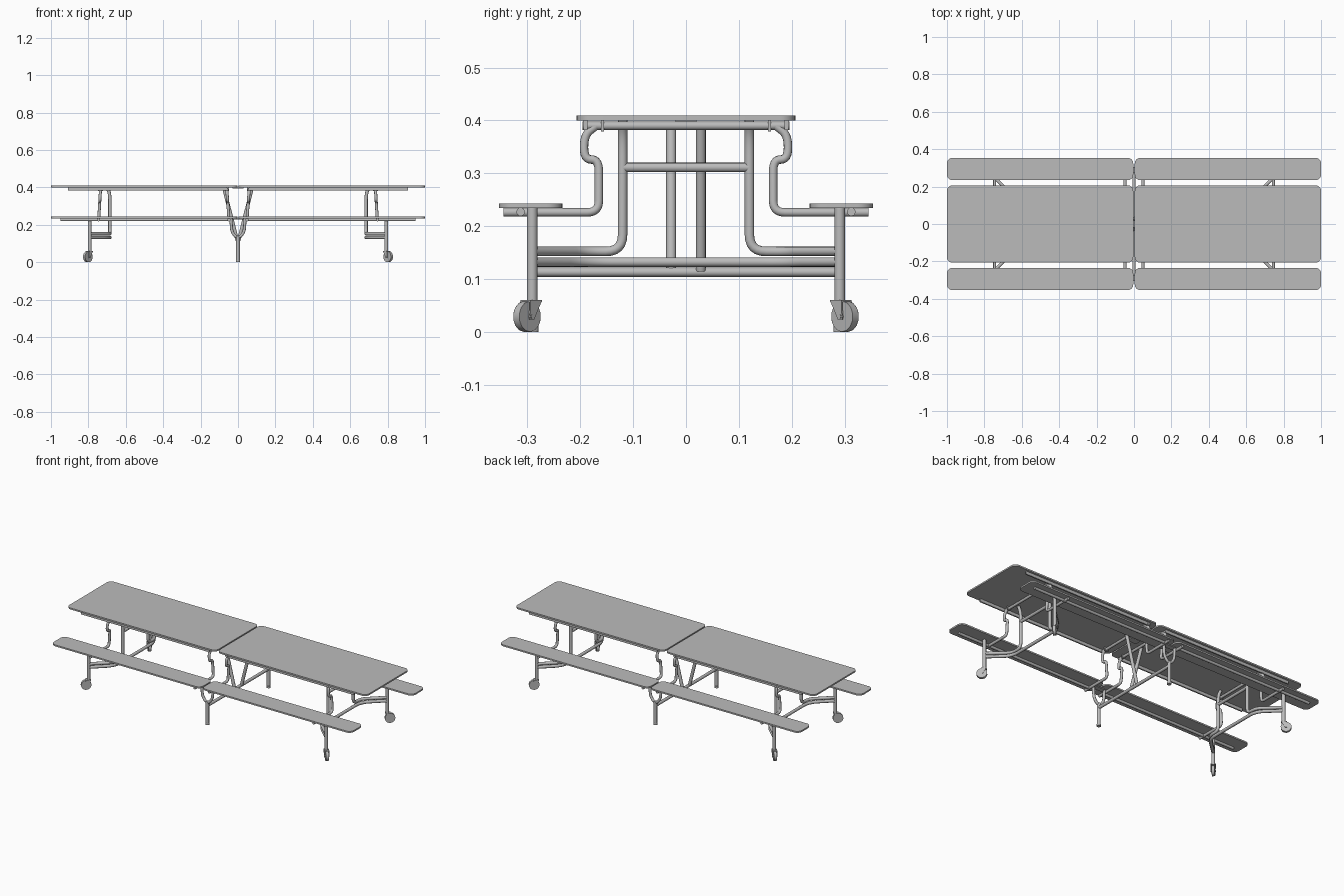
import bpy, bmesh, math
from mathutils import Vector, Matrix

cube = bpy.data.objects.get("Cube")
if cube:
    bpy.data.objects.remove(cube, do_unlink=True)


def material(name, value):
    m = bpy.data.materials.new(name)
    m.use_nodes = True
    colour = (value, value, value, 1)
    m.diffuse_color = colour
    m.node_tree.nodes["Principled BSDF"].inputs["Base Color"].default_value = colour
    return m


GREY = material("plain grey", 0.5)
SIDES = [(sx, sy) for sx in (-1, 1) for sy in (-1, 1)]


def finish(name, bm, smooth=False):
    bmesh.ops.recalc_face_normals(bm, faces=bm.faces)
    mesh = bpy.data.meshes.new(name)
    bm.to_mesh(mesh)
    bm.free()
    mesh.materials.append(GREY)
    ob = bpy.data.objects.new(name, mesh)
    bpy.context.collection.objects.link(ob)
    if smooth:
        bpy.ops.object.select_all(action='DESELECT')
        ob.select_set(True)
        bpy.context.view_layer.objects.active = ob
        bpy.ops.object.shade_smooth_by_angle(angle=math.radians(40))
    return ob


def box(name, centre, size, turn=0):
    bm = bmesh.new()
    bmesh.ops.create_cube(bm, size=1, matrix=Matrix.Translation(centre)
                          @ Matrix.Rotation(turn, 4, 'Z') @ Matrix.Diagonal((*size, 1)))
    return finish(name, bm)


def board(name, x0, x1, y0, y1, z0, z1, r):
    """Flat panel with rounded corners."""
    bm = bmesh.new()
    ring = []
    corners = [(x1 - r, y1 - r), (x0 + r, y1 - r), (x0 + r, y0 + r), (x1 - r, y0 + r)]
    for i, (cx, cy) in enumerate(corners):
        for k in range(7):
            a = math.pi / 2 * (i + k / 6)
            ring.append(bm.verts.new((cx + r * math.cos(a), cy + r * math.sin(a), z0)))
    face = bm.faces.new(ring)
    top = bmesh.ops.extrude_face_region(bm, geom=[face])["geom"]
    bmesh.ops.translate(bm, vec=(0, 0, z1 - z0),
                        verts=[v for v in top if isinstance(v, bmesh.types.BMVert)])
    return finish(name, bm, True)


def rounded(points, radius):
    """Replace the corners of a path by short curves."""
    pts = [Vector(p) for p in points]
    out = [pts[0]]
    for a, b, c in zip(pts, pts[1:], pts[2:]):
        p = b + (a - b).normalized() * min(radius, (a - b).length * 0.49)
        q = b + (c - b).normalized() * min(radius, (c - b).length * 0.49)
        for k in range(7):
            t = k / 6
            out.append(p * (1 - t) ** 2 + b * 2 * t * (1 - t) + q * t * t)
    return out + [pts[-1]]


def tube(name, points, r=0.009, bend=0.025):
    """Bent pipe with capped ends, swept along the path."""
    path = rounded(points, bend)
    bm = bmesh.new()
    rings = []
    normal = None
    for i, p in enumerate(path):
        d = (path[min(i + 1, len(path) - 1)] - path[max(i - 1, 0)]).normalized()
        if normal is None:
            normal = d.orthogonal()
        normal = (normal - d * normal.dot(d)).normalized()
        side = d.cross(normal)
        angles = [math.tau * k / 14 for k in range(14)]
        rings.append([bm.verts.new(p + r * (normal * math.cos(a) + side * math.sin(a)))
                      for a in angles])
    for low, high in zip(rings, rings[1:]):
        for k in range(14):
            j = (k + 1) % 14
            bm.faces.new((low[k], low[j], high[j], high[k]))
    bm.faces.new(rings[0])
    bm.faces.new(rings[-1])
    return finish(name, bm, True)


def gooseneck(name, sy, x_low, x_high):
    """Seat arm: under the bench, up, out and back in under the table."""
    profile = [(0.345, 0.226), (0.165, 0.226), (0.165, 0.326), (0.193, 0.326),
               (0.193, 0.372), (0.17, 0.39)]
    pts = [(x_low + (x_high - x_low) * (z - 0.226) / 0.164, sy * y, z) for y, z in profile]
    tube(name, pts, 0.008, 0.022)


# Table tops, benches and their rails
for sx in (-1, 1):
    a, b = sorted((sx * 0.004, sx))
    board("table_top", a, b, -0.207, 0.207, 0.4, 0.409, 0.03)
    for sy in (-1, 1):
        c, d = sorted((sy * 0.234, sy * 0.354))
        board("bench", a, b, c, d, 0.234, 0.243, 0.03)
        box("table_rail", (sx * 0.485, sy * 0.19, 0.391), (0.85, 0.008, 0.018))
        tube("bench_rail", [(sx * 0.05, sy * 0.313, 0.227), (sx * 0.95, sy * 0.313, 0.227)], 0.008)

# Wheeled end frames
for sx, sy in SIDES:
    leg = Vector((sx * 0.793, sy * 0.291, 0))
    tube("end_leg", [leg + Vector((0, 0, 0.055)), leg + Vector((0, 0, 0.235))], 0.01)
    tube("end_upright", [leg + Vector((0, 0, 0.152)), (sx * 0.685, sy * 0.19, 0.152),
                         (sx * 0.685, sy * 0.12, 0.152), (sx * 0.685, sy * 0.12, 0.365),
                         (sx * 0.70, sy * 0.12, 0.4)], 0.009, 0.032)
    gooseneck("end_seat_arm", sy, sx * 0.745, sx * 0.735)
    box("rail_clip", (sx * 0.735, sy * 0.158, 0.39), (0.025, 0.005, 0.021))

    # Caster turned outward along the diagonal
    turn = math.atan2(sy, sx)
    out = Vector((math.cos(turn), math.sin(turn), 0))
    across = Vector((-out.y, out.x, 0))
    hub = leg + out * 0.014 + Vector((0, 0, 0.029))
    tube("wheel", [hub - across * 0.008, hub + across * 0.008], 0.029)
    tube("axle", [hub - across * 0.015, hub + across * 0.015], 0.004)
    for s in (-1, 1):
        bm = bmesh.new()
        plate = [(-0.026, 0.03), (0.004, 0.03), (0.006, -0.006), (-0.005, -0.006)]
        face = bm.faces.new([bm.verts.new(hub + out * u + Vector((0, 0, w)) + across * s * 0.011)
                             for u, w in plate])
        geom = bmesh.ops.extrude_face_region(bm, geom=[face])["geom"]
        bmesh.ops.translate(bm, vec=across * s * 0.003,
                            verts=[v for v in geom if isinstance(v, bmesh.types.BMVert)])
        finish("caster_fork", bm)
    box("caster_plate", leg + out * 0.003 + Vector((0, 0, 0.058)), (0.03, 0.028, 0.004), turn)

for sx in (-1, 1):
    tube("end_low_bar", [(sx * 0.793, -0.291, 0.132), (sx * 0.685, -0.19, 0.132),
                         (sx * 0.685, 0.19, 0.132), (sx * 0.793, 0.291, 0.132)], 0.009, 0.05)
    tube("end_cross_bar", [(sx * 0.685, -0.12, 0.311), (sx * 0.685, 0.12, 0.311)])
    tube("end_top_bar", [(sx * 0.735, -0.196, 0.39), (sx * 0.735, 0.196, 0.39)], 0.008)

    # Folding struts and top bars at the middle
    tube("middle_top_bar", [(sx * 0.06, -0.196, 0.39), (sx * 0.06, 0.196, 0.39)], 0.008)
    tube("fold_strut", [(sx * 0.004, sx * 0.028, 0.116), (sx * 0.075, sx * 0.028, 0.395)], 0.0095)

# Middle legs with forked tops
for sy in (-1, 1):
    y = sy * 0.291
    tube("middle_leg", [(0, y, 0), (0, y, 0.14)], 0.01)
    tube("leg_foot", [(0, y, 0), (0, y, 0.012)], 0.012)
    tube("leg_fork", [(-0.038, y, 0.235), (-0.034, y, 0.165), (-0.012, y, 0.134), (0.012, y, 0.134),
                      (0.034, y, 0.165), (0.038, y, 0.235)], 0.008, 0.02)
    for sx in (-1, 1):
        gooseneck("middle_seat_arm", sy, sx * 0.048, sx * 0.06)
        box("rail_clip", (sx * 0.06, sy * 0.158, 0.39), (0.025, 0.005, 0.021))
    box("bench_hinge", (0, y, 0.231), (0.06, 0.03, 0.005))
tube("middle_low_bar", [(0, -0.291, 0.113), (0, 0.291, 0.113)], 0.009)
box("table_hinge", (0, 0, 0.397), (0.06, 0.04, 0.005))
